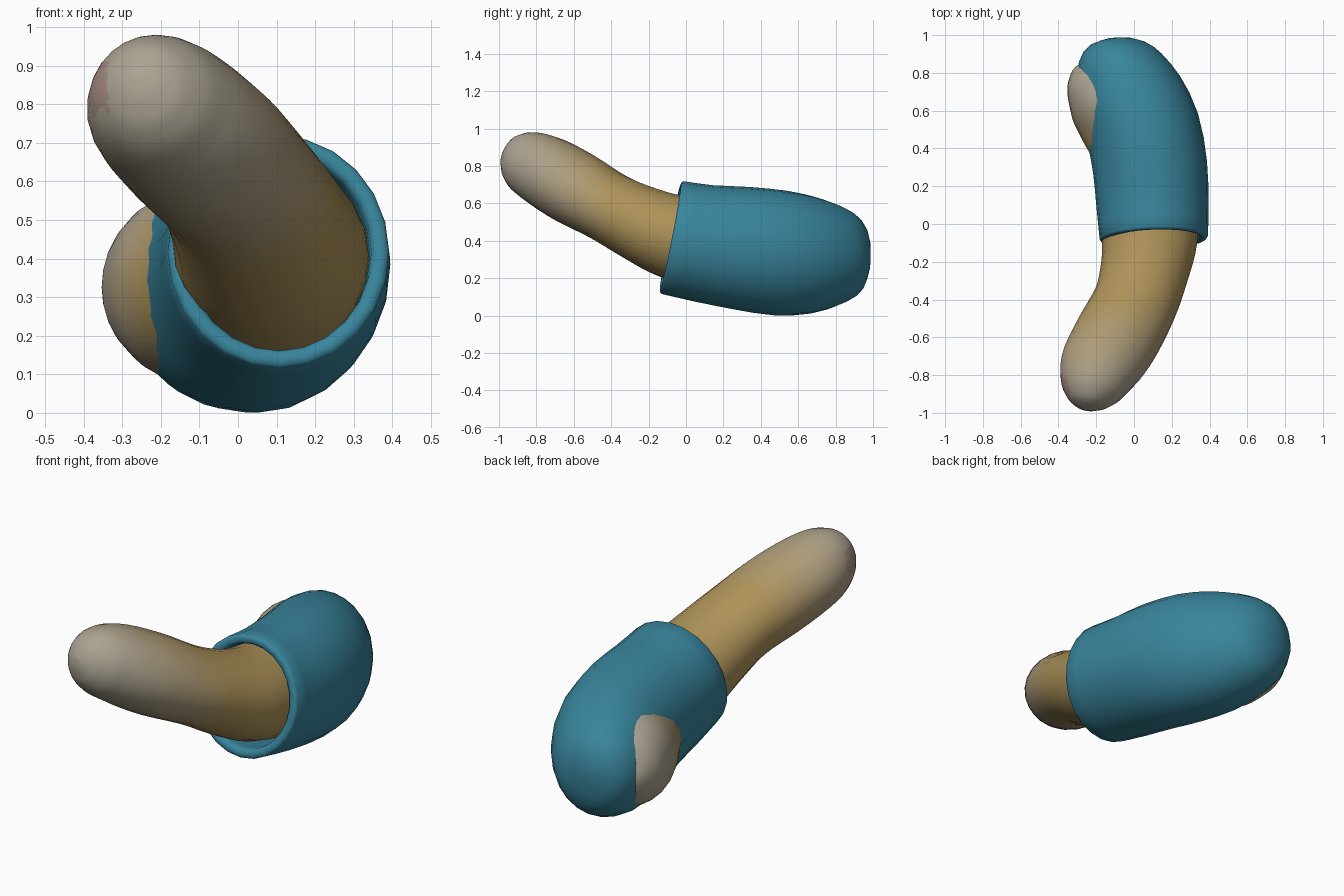
import bpy, bmesh, math
from mathutils import Vector

if "Cube" in bpy.data.objects:
    bpy.data.objects.remove(bpy.data.objects["Cube"])

SIDES = 24


def smooth_path(st, n):
    # Catmull-Rom through stations (x, y, z, half width, half height)
    pts = [Vector(s) for s in st]
    out = []
    for i in range(len(pts) - 1):
        a, b, c, d = pts[max(i - 1, 0)], pts[i], pts[i + 1], pts[min(i + 2, len(pts) - 1)]
        for k in range(n):
            t = k / n
            out.append(b + 0.5 * t * ((c - a) + t * ((2 * a - 5 * b + 4 * c - d)
                                                     + t * (3 * b - a - 3 * c + d))))
    return out + [pts[-1]]


def frames(path):
    # centre, tangent, side, up and radii for each cross-section
    res = []
    for i, p in enumerate(path):
        lo, hi = path[max(i - 1, 0)], path[min(i + 1, len(path) - 1)]
        t = Vector((hi - lo)[:3]).normalized()
        side = t.cross(Vector((0, 0, 1))).normalized()
        res.append((Vector(p[:3]), t, side, side.cross(t), max(p[3], 0), max(p[4], 0)))
    return res


def material(name, rgb):
    m = bpy.data.materials.new(name)
    m.diffuse_color = (*rgb, 1)
    m.use_nodes = True
    m.node_tree.nodes["Principled BSDF"].inputs["Base Color"].default_value = m.diffuse_color
    return m


def loft(name, rings, mats, pick=lambda c: 0):
    bm = bmesh.new()
    loops = []
    for c, t, s, u, w, h in rings:
        if max(w, h) < 0.002:
            loops.append([bm.verts.new(c)])
        else:
            loops.append([bm.verts.new(c + s * w * math.cos(a) + u * h * math.sin(a))
                          for a in (2 * math.pi * k / SIDES for k in range(SIDES))])
    for a, b in zip(loops, loops[1:]):
        for k in range(SIDES):
            j = (k + 1) % SIDES
            quad = [a[k % len(a)], a[j % len(a)], b[j % len(b)], b[k % len(b)]]
            bm.faces.new(list(dict.fromkeys(quad)))
    bmesh.ops.recalc_face_normals(bm, faces=bm.faces)
    for f in bm.faces:
        f.smooth = True
        f.material_index = pick(f.calc_center_median())
    me = bpy.data.meshes.new(name)
    bm.to_mesh(me)
    bm.free()
    for m in mats:
        me.materials.append(m)
    ob = bpy.data.objects.new(name, me)
    bpy.context.collection.objects.link(ob)
    return ob


# Curved tapering core, fading from tan in the middle to grey at both ends
core = [(-.262, -.982, .872, 0, 0), (-.258, -.966, .866, .06, .065), (-.248, -.93, .853, .118, .122),
        (-.225, -.86, .824, .173, .168), (-.18, -.75, .772, .213, .192), (-.09, -.6, .685, .228, .2),
        (.005, -.42, .583, .224, .19), (.055, -.25, .495, .234, .205), (.083, -.08, .425, .252, .225),
        (.085, .1, .385, .25, .238), (.055, .28, .355, .245, .24), (.0, .44, .335, .24, .243),
        (-.075, .57, .325, .235, .245), (-.155, .69, .327, .215, .24), (-.232, .785, .325, .155, .18),
        (-.27, .835, .325, .08, .09), (-.277, .85, .325, 0, 0)]
TAN, GREY, BANDS = (.42, .29, .10), (.41, .37, .29), 10
core_mats = [material(f"core_tone_{i}", [a + (b - a) * i / (BANDS - 1) for a, b in zip(TAN, GREY)])
             for i in range(BANDS)]
core_mats.append(material("core_blush", (.38, .27, .22)))


def core_tone(c):
    if c.y < -.8 and c.x < -.34 and .78 < c.z < .94:
        return BANDS
    f = (-c.y - .4) / .5 if c.y < 0 else (c.y - .4) / .25
    return round(max(0, min(1, f)) * (BANDS - 1))


loft("curved_core", frames(smooth_path(core, 4)), core_mats, core_tone)

# Closed-end sleeve with a rounded thick rim and an inner wall
sleeve = [(.105, -.072, .417, .287, .307), (.098, .1, .385, .297, .315), (.085, .3, .36, .303, .33),
          (.048, .5, .335, .303, .335), (-.02, .67, .325, .287, .314), (-.08, .815, .332, .242, .268),
          (-.113, .91, .345, .185, .21), (-.125, .967, .35, .108, .12), (-.128, .985, .35, 0, 0)]
outer = frames(smooth_path(sleeve, 2))
c, t, s, u, w, h = outer[0]
rim = [(c + t * d, t, s, u, w - r, h - r)
       for d, r in ((.25, .055), (.03, .049), (.0, .046), (-.01, .035), (-.012, .018), (-.008, .006))]
loft("sleeve", rim + outer, [material("sleeve_blue", (.04, .235, .335))])
